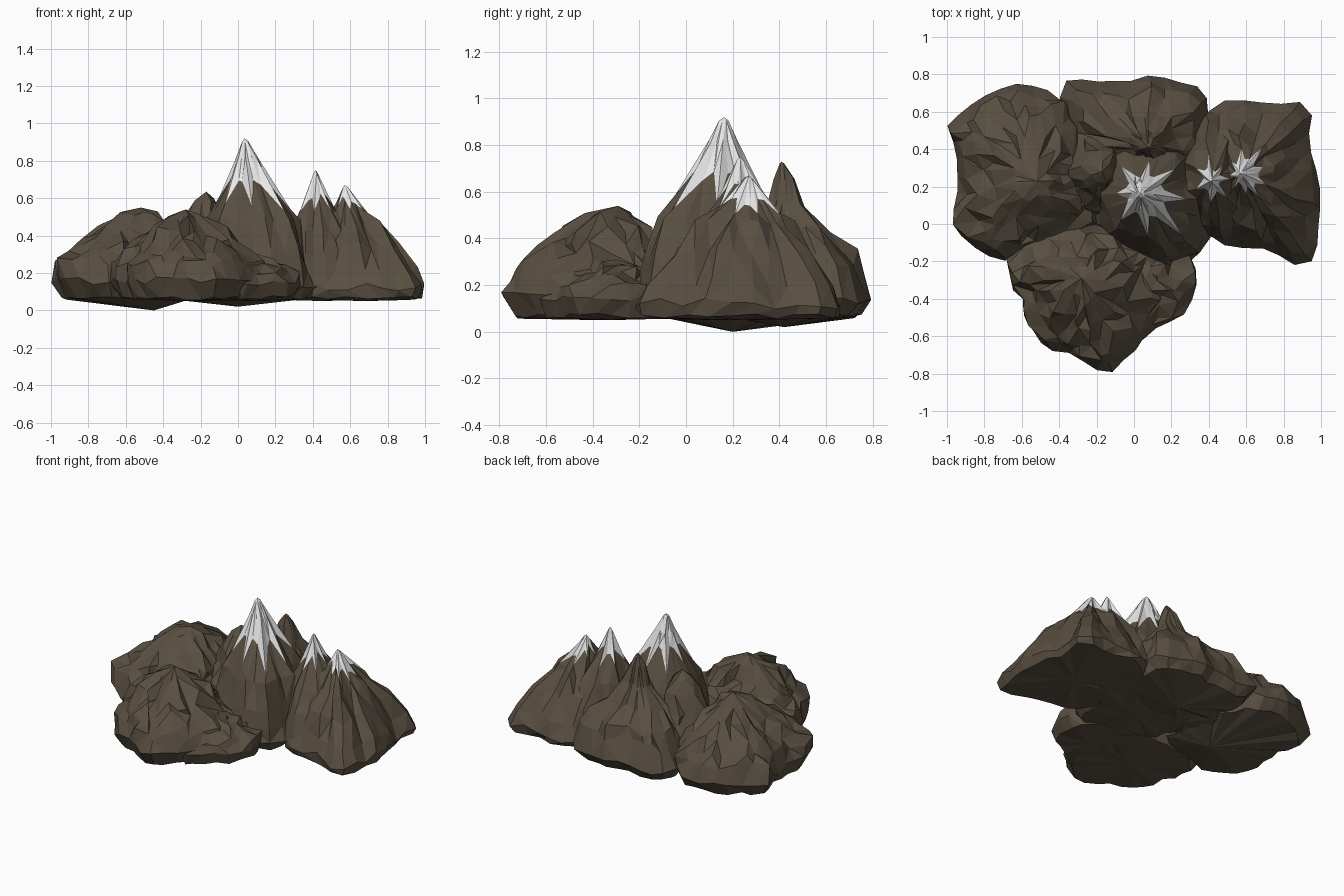
import bpy, bmesh, random
from mathutils import Vector

if "Cube" in bpy.data.objects:
    bpy.data.objects.remove(bpy.data.objects["Cube"], do_unlink=True)


def make_material(name, colour):
    mat = bpy.data.materials.new(name)
    mat.use_nodes = True
    mat.diffuse_color = (*colour, 1)
    mat.node_tree.nodes["Principled BSDF"].inputs["Base Color"].default_value = (*colour, 1)
    return mat


ROCK = make_material("brown rock", (0.1, 0.078, 0.054))
SNOW = make_material("white snow", (0.85, 0.85, 0.85))

# Slope profiles: (distance from the summit, share of the height)
DOME = [(1, 0), (.94, .27), (.82, .38), (.66, .54), (.48, .71), (.25, .91), (0, 1)]
PEAK = [(1, 0), (.95, .1), (.85, .26), (.7, .45), (.5, .59), (.31, .73), (.17, .87), (.06, .98), (0, 1)]
RIDGE = [(1, 0), (.88, .17), (.65, .41), (.42, .62), (.24, .76), (.12, .9), (.04, .98), (0, 1)]
SPIRE = [(1, 0), (.8, .27), (.58, .48), (.36, .65), (.16, .8), (.04, .98), (0, 1)]
CLIFF = [(1, 0), (.84, .22), (.74, .35), (.47, .5), (.22, .69), (.12, .88), (.04, .98), (0, 1)]


def resample(outline, count):
    """Even points along a closed outline."""
    pts = [Vector(p) for p in outline]
    lengths = [(pts[(i + 1) % len(pts)] - p).length for i, p in enumerate(pts)]
    step, result = sum(lengths) / count, []
    for k in range(count):
        d, i = k * step, 0
        while d > lengths[i]:
            d -= lengths[i]
            i += 1
        result.append(pts[i].lerp(pts[(i + 1) % len(pts)], d / lengths[i]))
    return result


def reach(profile, share):
    """Distance from the summit at a share of the height."""
    for (f0, h0), (f1, h1) in zip(profile, profile[1:]):
        if share <= h1:
            return f0 + (f1 - f0) * (share - h0) / (h1 - h0)
    return 0


def rock(name, outline, summit, profile, count=27, rough=.03, ridge=.0, snow=None,
         side=(0, 0), low_point=None, edge=.14, tuck=.88, merge=.012, seed=1):
    rng = random.Random(seed)
    top, height = Vector(summit[:2]), summit[2]
    columns = resample(outline, count)
    swell = [ridge * (1 if i % 3 == 0 else -.6) + rng.uniform(-.05, .05) for i in range(count)]
    bm = bmesh.new()

    def ring(heights, factors, jitter, lift, shift=0.0):
        verts = []
        for i, base in enumerate(columns):
            f = factors[i] * (1 + swell[i] * max(0, min(1, 2.5 * (1 - factors[i]))))
            p = top + (base.lerp(columns[(i + 1) % count], shift) - top) * f
            verts.append(bm.verts.new((p.x + rng.uniform(-jitter, jitter),
                                       p.y + rng.uniform(-jitter, jitter),
                                       heights[i] + rng.uniform(-lift, lift))))
        return verts

    # Underside, widest edge, then rings up the slope
    rings = [ring([.068] * count, [tuck] * count, .012, .012),
             ring([edge] * count, [1] * count, .006, .025)]
    levels = [edge + h * (height - edge) for f, h in profile[1:-1]]
    snow_ring = None
    if snow:
        low, high = snow
        levels = [z for z in levels if z < low - .03 or z > high + .03] + [low]
    for z in sorted(levels):
        zs = [z] * count
        if snow and z == low:
            snow_ring = len(rings)
            zs = [(low if i % 3 == 0 else high) + rng.uniform(-.02, .02)
                  - (c - top).normalized().dot(Vector(side)) for i, c in enumerate(columns)]
        fs = [reach(profile, (h - edge) / (height - edge)) for h in zs]
        jitter = rough * min(1, fs[1] * 2.2) * (.4 if len(rings) == snow_ring else 1)
        rings.append(ring(zs, fs, jitter, jitter, 0 if ridge else .5 * (len(rings) % 2)))

    for r, (a, b) in enumerate(zip(rings, rings[1:])):
        for i in range(count):
            j = (i + 1) % count
            face = bm.faces.new((a[i], a[j], b[j], b[i]))
            face.material_index = int(snow_ring is not None and r >= snow_ring)
    middle = sum(columns, Vector((0, 0))) / count
    tip = bm.verts.new((top.x, top.y, height))
    base = bm.verts.new(low_point or (middle.x, middle.y, .05))
    for i in range(count):
        j = (i + 1) % count
        bm.faces.new((rings[-1][i], rings[-1][j], tip)).material_index = int(bool(snow))
        bm.faces.new((rings[0][j], rings[0][i], base))
    bmesh.ops.triangulate(bm, faces=bm.faces[:])
    # Crowded points melt into broader facets
    bmesh.ops.remove_doubles(bm, verts=bm.verts[:], dist=merge)
    bmesh.ops.recalc_face_normals(bm, faces=bm.faces[:])

    mesh = bpy.data.meshes.new(name)
    bm.to_mesh(mesh)
    bm.free()
    mesh.materials.append(ROCK)
    mesh.materials.append(SNOW)
    obj = bpy.data.objects.new(name, mesh)
    bpy.context.collection.objects.link(obj)


# Rounded foothills
rock("west_foothill",
     [(-1, .52), (-.9, .62), (-.75, .72), (-.6, .76), (-.42, .7), (-.3, .55), (-.2, .3), (-.2, 0),
      (-.45, -.1), (-.7, -.2), (-.82, -.15), (-.94, -.05), (-.98, .05), (-.94, .15), (-.95, .38)],
     (-.52, .23, .55), DOME, count=32, rough=.03, low_point=(-.45, .2, 0), edge=.16,
     merge=.04, seed=3)
rock("front_foothill",
     [(-.68, -.18), (-.65, -.37), (-.6, -.38), (-.58, -.53), (-.46, -.68), (-.35, -.69),
      (-.17, -.8), (-.12, -.8), (0, -.68), (.1, -.55), (.17, -.35), (.12, -.1),
      (-.1, -.02), (-.3, 0), (-.55, -.05)],
     (-.28, -.29, .54), DOME, count=30, rough=.03, edge=.16, merge=.04, seed=5)
rock("front_toe",
     [(-.1, -.5), (.02, -.66), (.1, -.57), (.27, -.48), (.33, -.35), (.33, -.2), (.2, -.05),
      (-.05, -.05)],
     (.06, -.3, .31), DOME, count=20, rough=.02, edge=.15, merge=.04, seed=6)

# Bare mountain behind and its shoulder
rock("north_mountain",
     [(-.4, .68), (-.34, .79), (-.25, .76), (0, .77), (.08, .8), (.2, .77), (.37, .73), (.4, .62),
      (.42, .35), (.2, .15), (-.2, .2), (-.35, .4)],
     (.08, .41, .73), CLIFF, rough=.025, ridge=.05, low_point=(0, .42, .02), seed=8)
rock("west_shoulder",
     [(-.42, .3), (-.3, .5), (-.1, .52), (.05, .35), (0, .1), (-.2, .03), (-.36, .1)],
     (-.17, .28, .635), DOME, count=18, rough=.02, merge=.03, seed=11)

# Snowy mountains
rock("main_peak",
     [(.1, -.22), (.2, -.24), (.33, -.19), (.42, -.05), (.4, .2), (.32, .45), (0, .5), (-.18, .42),
      (-.24, .2), (-.22, 0), (-.08, -.15)],
     (.035, .165, .92), PEAK, count=24, rough=.018, ridge=.08, snow=(.57, .7),
     side=(.03, -.01), edge=.12, seed=14)
rock("middle_peak",
     [(.4, -.06), (.52, -.1), (.68, .05), (.7, .35), (.55, .6), (.38, .6), (.2, .4), (.2, .1)],
     (.415, .23, .75), SPIRE, count=21, rough=.015, ridge=.06, snow=(.54, .61),
     side=(-.02, 0), seed=17)
rock("east_mountain",
     [(.4, -.06), (.5, -.12), (.7, -.13), (.9, -.24), (.97, -.18), (1, .2), (.93, .45), (.95, .6),
      (.88, .65), (.7, .64), (.53, .68), (.36, .58), (.32, .25)],
     (.57, .27, .67), RIDGE, count=27, rough=.022, ridge=.07, snow=(.53, .59),
     side=(.03, .02), edge=.12, tuck=.95, seed=20)
